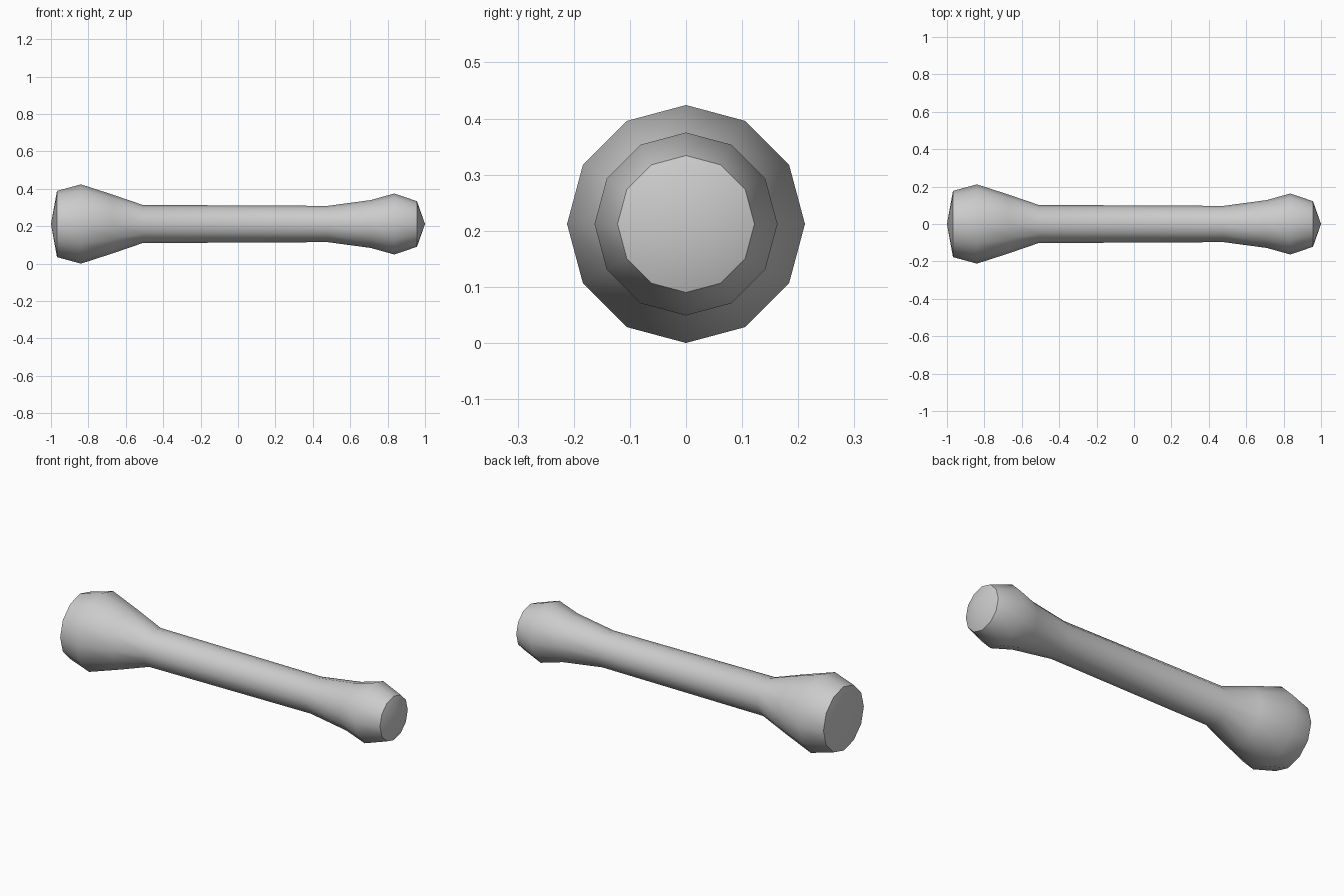
import bpy, bmesh, math
from mathutils import Vector, Matrix

cube = bpy.data.objects.get("Cube")
if cube:
    bpy.data.objects.remove(cube, do_unlink=True)

SIDES = 12
AXIS_HEIGHT = 0.212

# Single grey material
grey = bpy.data.materials.new("plain_grey")
grey.use_nodes = True
colour = (0.6, 0.6, 0.6, 1)
grey.diffuse_color = colour
grey.node_tree.nodes["Principled BSDF"].inputs["Base Color"].default_value = colour

# Profile along the shaft: (x, radius), from wide end to narrow end
profile = [(-1.0, 0), (-0.968, 0.177), (-0.84, 0.212), (-0.67, 0.157),
           (-0.51, 0.102), (0.48, 0.097), (0.71, 0.128), (0.835, 0.163),
           (0.957, 0.122), (1.0, 0)]

# Turn the profile around the long axis
bm = bmesh.new()
points = [bm.verts.new((x, 0, r)) for x, r in profile]
edges = [bm.edges.new(pair) for pair in zip(points, points[1:])]
bmesh.ops.spin(bm, geom=points + edges, cent=(0, 0, 0), axis=(1, 0, 0),
               angle=math.tau, steps=SIDES, use_duplicate=False)
bmesh.ops.remove_doubles(bm, verts=bm.verts, dist=0.0005)
bmesh.ops.recalc_face_normals(bm, faces=bm.faces)

mesh = bpy.data.meshes.new("handle_bar")
bm.to_mesh(mesh)
bm.free()
mesh.materials.append(grey)
bar = bpy.data.objects.new("handle_bar", mesh)
bar.location.z = AXIS_HEIGHT
bpy.context.collection.objects.link(bar)

# Smooth body with crisp end-cap rims
bpy.ops.object.select_all(action='DESELECT')
bar.select_set(True)
bpy.context.view_layer.objects.active = bar
bpy.ops.object.shade_smooth_by_angle(angle=math.radians(42))
